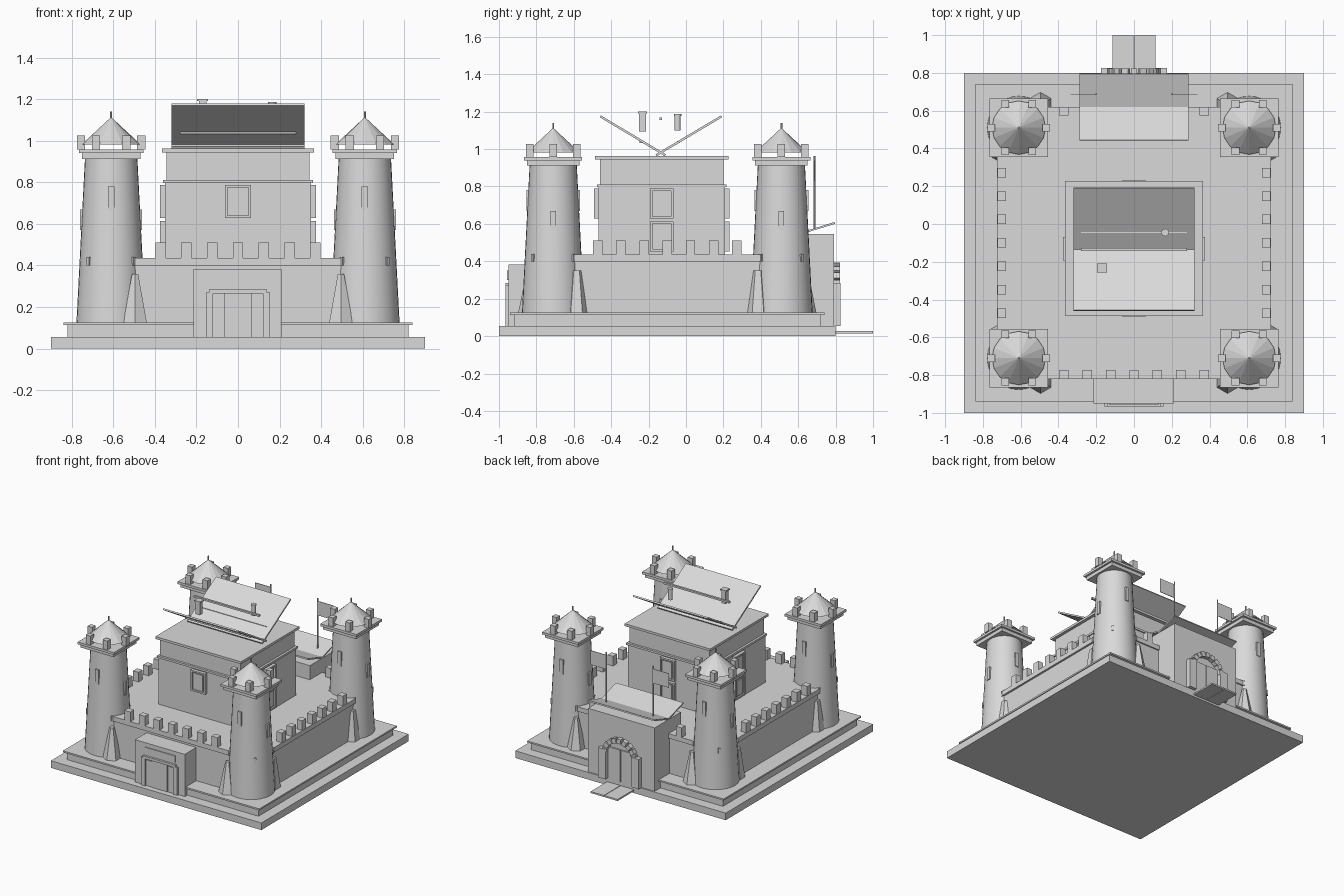
import bpy, bmesh, math
from mathutils import Matrix, Vector

cube = bpy.data.objects.get("Cube")
if cube:
    bpy.data.objects.remove(cube, do_unlink=True)

stone = bpy.data.materials.new("plain_grey")
stone.use_nodes = True
GREY = (0.7, 0.7, 0.7, 1)
stone.diffuse_color = GREY
stone.node_tree.nodes["Principled BSDF"].inputs["Base Color"].default_value = GREY


def finish(name, bm):
    bmesh.ops.recalc_face_normals(bm, faces=bm.faces)
    mesh = bpy.data.meshes.new(name)
    bm.to_mesh(mesh)
    bm.free()
    mesh.materials.append(stone)
    obj = bpy.data.objects.new(name, mesh)
    bpy.context.collection.objects.link(obj)
    return obj


def block(name, centre, size, turn=None):
    """Box with optional rotation matrix about its centre."""
    bm = bmesh.new()
    m = Matrix.Translation(centre) @ (turn or Matrix()) @ Matrix.Diagonal((*size, 1))
    bmesh.ops.create_cube(bm, size=1, matrix=m)
    return finish(name, bm)


def box(name, x, y, z):
    """Box from its three (low, high) ranges."""
    spans = (x, y, z)
    return block(name, [sum(s) / 2 for s in spans], [abs(s[1] - s[0]) for s in spans])


def cone(name, x, y, z, r1, r2, sides, smooth=False):
    bm = bmesh.new()
    m = Matrix.Translation((x, y, sum(z) / 2))
    bmesh.ops.create_cone(bm, cap_ends=True, segments=sides, radius1=r1,
                          radius2=r2, depth=z[1] - z[0], matrix=m)
    obj = finish(name, bm)
    if smooth:
        bpy.ops.object.select_all(action='DESELECT')
        obj.select_set(True)
        bpy.context.view_layer.objects.active = obj
        bpy.ops.object.shade_smooth_by_angle(angle=math.radians(30))
    return obj


def panel(name, half_x, start, end, thick=0.012):
    """Tilted slab running between two (y, z) points."""
    dy, dz = end[0] - start[0], end[1] - start[1]
    block(name, (0, (start[0] + end[0]) / 2, (start[1] + end[1]) / 2),
          (2 * half_x, math.hypot(dy, dz), thick),
          Matrix.Rotation(math.atan2(dz, dy), 4, 'X'))


MID = -0.1  # centre of the fortress along y

# Stepped base
box("base_slab", (-0.9, 0.9), (-1, 0.8), (0, 0.055))
box("base_step", (-0.82, 0.82), (-0.92, 0.72), (0.055, 0.113))
box("base_step_lip", (-0.84, 0.84), (-0.94, 0.74), (0.113, 0.125))

# Curtain walls and walkway
box("curtain_wall", (-0.71, 0.71), (MID - 0.71, MID + 0.71), (0.125, 0.43))
box("walkway_long", (-0.505, 0.505), (MID - 0.72, MID + 0.72), (0.4, 0.436))
box("walkway_wide", (-0.725, 0.725), (MID - 0.505, MID + 0.505), (0.4, 0.436))
for i in range(-3, 4):
    s = i * 0.124
    block("front_merlon", (s, -0.797, 0.473), (0.05, 0.046, 0.075))
    if abs(i) == 3:
        block("back_merlon", (s, 0.597, 0.473), (0.05, 0.046, 0.075))
    for side in (-1, 1):
        block("side_merlon", (side * 0.7, MID + s, 0.473), (0.046, 0.05, 0.075))


# Corner towers
def tower(sx, sy):
    cx, cy = sx * 0.61, MID + sy * 0.61
    cone("tower_shaft", cx, cy, (0.125, 0.915), 0.167, 0.126, 32, True)
    block("tower_collar", (cx, cy, 0.927), (0.28, 0.28, 0.028))
    block("tower_platform", (cx, cy, 0.949), (0.31, 0.31, 0.018))
    for k in range(6):
        a = k * math.pi / 3
        block("tower_merlon", (cx + 0.145 * math.cos(a), cy + 0.145 * math.sin(a), 0.992),
              (0.04, 0.04, 0.068))
    cone("tower_roof", cx, cy, (0.982, 1.11), 0.142, 0.004, 16)
    cone("tower_spike", cx, cy, (1.09, 1.14), 0.005, 0.005, 8)
    # Arrow slits around the shaft: angle in degrees, height, length
    for deg, z, length in ((90, 0.725, 0.11), (-90, 0.725, 0.11), (0, 0.62, 0.1),
                           (180, 0.62, 0.1), (45, 0.42, 0.04), (135, 0.42, 0.04),
                           (225, 0.42, 0.04), (315, 0.42, 0.04)):
        a = math.radians(deg)
        r = 0.167 - 0.052 * (z - 0.125)
        block("arrow_slit", (cx + r * math.cos(a), cy + r * math.sin(a), z),
              (0.016, 0.03 if length > 0.05 else 0.016, length), Matrix.Rotation(a, 4, 'Z'))
    # Tapered buttresses where the tower meets each wall
    cone("front_buttress", sx * 0.495, cy + sy * 0.122, (0.125, 0.36), 0.065, 0.017, 6)
    cone("side_buttress", sx * 0.7, cy - sy * 0.125, (0.125, 0.35), 0.062, 0.03, 6)


for sx in (-1, 1):
    for sy in (-1, 1):
        tower(sx, sy)

# Keep
KEEP_Y = -0.13
box("keep_body", (-0.352, 0.352), (KEEP_Y - 0.338, KEEP_Y + 0.338), (0.43, 0.8))
box("keep_band", (-0.36, 0.36), (KEEP_Y - 0.347, KEEP_Y + 0.347), (0.796, 0.812))
box("keep_upper", (-0.343, 0.343), (KEEP_Y - 0.33, KEEP_Y + 0.33), (0.81, 0.945))
box("keep_cornice", (-0.366, 0.366), (KEEP_Y - 0.357, KEEP_Y + 0.357), (0.944, 0.962))


# Shuttered windows: frame, pane and centre bar facing a given direction
def window(deg, distance, z, height):
    turn = Matrix.Rotation(math.radians(deg), 4, 'Z')

    def part(name, out, side, up, size):
        pos = turn @ Vector((distance + out, side, z + up))
        block(name, pos + Vector((0, KEEP_Y, 0)), size, turn)

    part("window_pane", 0.005, 0, 0, (0.016, 0.11, height - 0.02))
    part("window_shutter", 0.012, 0, 0, (0.016, 0.075, height - 0.04))
    for s in (-1, 1):
        part("window_jamb", 0.01, s * 0.056, 0, (0.028, 0.012, height))
        part("window_sill", 0.01, 0, s * (height / 2 - 0.006), (0.028, 0.124, 0.012))


for deg, distance in ((0, 0.352), (180, 0.352), (90, 0.338), (-90, 0.338)):
    window(deg, distance, 0.708, 0.16)
    if deg != -90:
        window(deg, distance, 0.533, 0.16)

# Open keep roof with ridge beam and chimneys
panel("keep_roof_front", 0.32, (-0.11, 0.967), (-0.458, 1.175))
panel("keep_roof_back", 0.32, (-0.16, 0.967), (0.19, 1.175))
block("ridge_beam", (0, -0.135, 1.162), (0.56, 0.016, 0.014))
for y in (-0.24, -0.04):
    block("roof_batten", (0, y, 1.038), (0.56, 0.016, 0.012))
block("square_chimney", (-0.17, -0.232, 1.143), (0.036, 0.036, 0.1))
block("square_chimney_cap", (-0.17, -0.232, 1.195), (0.052, 0.048, 0.01))
cone("round_chimney", 0.165, -0.045, (1.1, 1.18), 0.016, 0.016, 16, True)
cone("round_chimney_cap", 0.165, -0.045, (1.178, 1.187), 0.02, 0.02, 16, True)

# Front gate
box("front_gate_block", (-0.215, 0.21), (-0.95, -0.8), (0.055, 0.382))
box("front_gate_door", (-0.065, 0.065), (-0.958, -0.94), (0.056, 0.265))
box("front_gate_lintel", (-0.14, 0.14), (-0.966, -0.94), (0.265, 0.285))
box("front_gate_plaque", (-0.13, 0.13), (-0.957, -0.94), (0.3, 0.35))
for s in (-1, 1):
    box("front_gate_jamb", (s * 0.12, s * 0.155), (-0.965, -0.94), (0.055, 0.27))
    box("front_gate_leaf", (s * 0.068, s * 0.118), (-0.955, -0.94), (0.056, 0.255))

# Back gatehouse with arch, doors and bridge
box("gatehouse", (-0.285, 0.285), (0.47, 0.79), (0.055, 0.545))
panel("gatehouse_roof_back", 0.288, (0.61, 0.548), (0.795, 0.605), 0.01)
panel("gatehouse_roof_front", 0.288, (0.63, 0.548), (0.443, 0.605), 0.01)
for k in range(9):
    a = math.pi * (k + 0.5) / 9
    block("arch_stone", (0.125 * math.cos(a), 0.805, 0.26 + 0.115 * math.sin(a)),
          (0.036, 0.036, 0.034), Matrix.Rotation(-a, 4, 'Y'))
for s in (-1, 1):
    box("arch_jamb", (s * 0.112, s * 0.174), (0.78, 0.826), (0.055, 0.285))
    box("gatehouse_door", (s * 0.003, s * 0.105), (0.78, 0.8), (0.055, 0.3))
    cone("flag_pole", s * 0.2, 0.687, (0.57, 0.962), 0.005, 0.005, 8)
    box("flag", (s * 0.2, s * 0.335), (0.685, 0.689), (0.83, 0.94))
    box("bridge_plank", (s * 0.002, s * 0.115), (0.78, 1.0), (0.015, 0.027))
